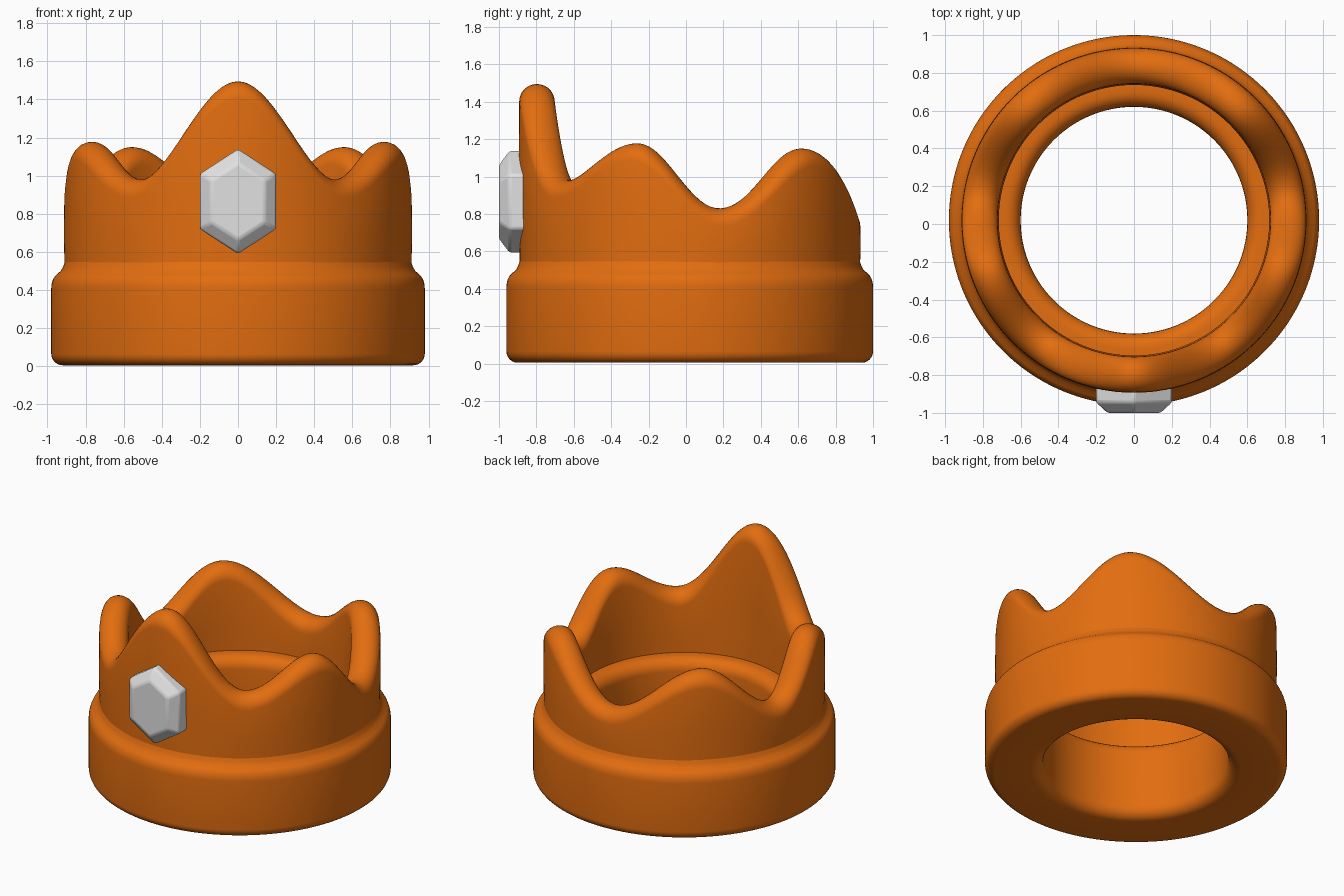
import bpy, bmesh
from math import sin, cos, pi, radians, degrees

cube = bpy.data.objects.get("Cube")
if cube:
    bpy.data.objects.remove(cube)

CENTRE_Y = 0.02
SEGMENTS = 180


def material(name, colour, roughness):
    mat = bpy.data.materials.new(name)
    mat.use_nodes = True
    mat.diffuse_color = (*colour, 1)
    shader = mat.node_tree.nodes["Principled BSDF"]
    shader.inputs["Base Color"].default_value = (*colour, 1)
    shader.inputs["Roughness"].default_value = roughness
    return mat


def finish(name, bm, mat, angle):
    bmesh.ops.recalc_face_normals(bm, faces=bm.faces)
    mesh = bpy.data.meshes.new(name)
    bm.to_mesh(mesh)
    bm.free()
    mesh.materials.append(mat)
    obj = bpy.data.objects.new(name, mesh)
    bpy.context.collection.objects.link(obj)
    bpy.ops.object.select_all(action='DESELECT')
    obj.select_set(True)
    bpy.context.view_layer.objects.active = obj
    bpy.ops.object.shade_smooth_by_angle(angle=radians(angle))
    return obj


def bridge(bm, a, b):
    for i in range(len(a)):
        j = (i + 1) % len(a)
        bm.faces.new((a[i], a[j], b[j], b[i]))


def lathe(name, profile, mat):
    """Sweep a closed (radius, height) profile that may vary with the angle."""
    bm = bmesh.new()
    loops = []
    for k in range(SEGMENTS):
        a = 2 * pi * k / SEGMENTS
        loops.append([bm.verts.new((r * sin(a), CENTRE_Y - r * cos(a), z))
                      for r, z in profile(a)])
    for k in range(SEGMENTS):
        bridge(bm, loops[k], loops[(k + 1) % SEGMENTS])
    return finish(name, bm, mat, 60)


def arc(r, z, rx, rz, start, end, steps=6):
    """Elliptical corner, angles in degrees."""
    angles = [radians(start + (end - start) * i / steps) for i in range(steps + 1)]
    return [(r + rx * cos(t), z + rz * sin(t)) for t in angles]


# Crest of the wall: angle from the front, height
CREST = [(0, 1.495), (38, 0.98), (70, 1.178), (101, 0.83), (137, 1.15), (180, 0.83)]


def crest_height(a):
    d = degrees(a)
    d = min(d, 360 - d)
    for (a0, h0), (a1, h1) in zip(CREST, CREST[1:]):
        if d <= a1:
            t = (d - a0) / (a1 - a0)
            return h0 + (h1 - h0) * (1 - cos(pi * t)) / 2
    return CREST[-1][1]


def band_profile(a):
    return (arc(0.92, 0.065, 0.06, 0.06, -90, 0)
            + arc(0.92, 0.41, 0.06, 0.085, 0, 55)
            + [(0.93, 0.50), (0.918, 0.522), (0.908, 0.55)]
            + [(0.80, 0.56), (0.72, 0.56)]
            + arc(0.68, 0.48, 0.08, 0.08, 90, 180)
            + arc(0.68, 0.085, 0.08, 0.08, 180, 270))


def wall_profile(a):
    top = crest_height(a) - 0.095
    low = 0.48
    mid = (low + top) / 2
    return ([(0.718, low), (0.908, low), (0.914, mid)]
            + arc(0.817, top, 0.095, 0.095, 0, 180, 14)
            + [(0.716, mid)])


gold = material("orange gold", (0.76, 0.153, 0.005), 0.5)
silver = material("pale grey gem", (0.75, 0.75, 0.75), 0.4)

lathe("base_band", band_profile, gold)
lathe("crown_wall", wall_profile, gold)

# Gem: elongated hexagon with a chamfered face
bm = bmesh.new()
rings = []
for y, half_w, half_side, half_h in [(-0.84, 0.2, 0.145, 0.275),
                                     (-0.945, 0.2, 0.145, 0.275),
                                     (-1.0, 0.14, 0.11, 0.20)]:
    outline = [(0, half_h), (half_w, half_side), (half_w, -half_side),
               (0, -half_h), (-half_w, -half_side), (-half_w, half_side)]
    rings.append([bm.verts.new((x, y, 0.865 + z)) for x, z in outline])
for lower, upper in zip(rings, rings[1:]):
    bridge(bm, lower, upper)
bm.faces.new(rings[0])
bm.faces.new(rings[-1])
gem = finish("front_gem", bm, silver, 30)
bevel = gem.modifiers.new("soft_edges", 'BEVEL')
bevel.width = 0.012
bevel.segments = 2
bevel.limit_method = 'ANGLE'
bevel.angle_limit = radians(20)
